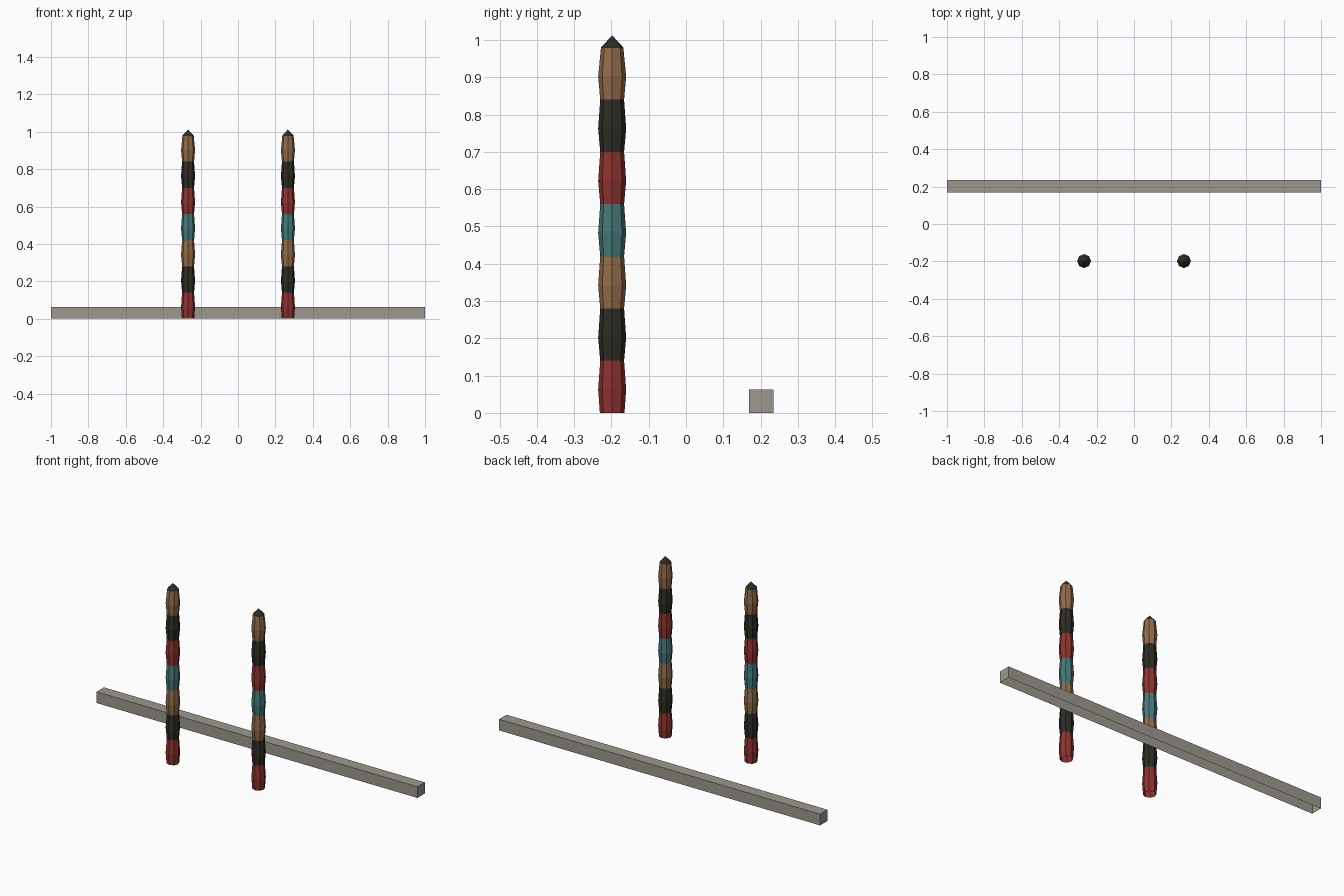
import bpy, bmesh, math

cube = bpy.data.objects.get("Cube")
if cube:
    bpy.data.objects.remove(cube, do_unlink=True)


def material(name, rgb):
    """Flat material from 0-255 display values, converted to linear."""
    linear = [((c / 255 + 0.055) / 1.055) ** 2.4 for c in rgb]
    mat = bpy.data.materials.new(name)
    mat.use_nodes = True
    mat.diffuse_color = (*linear, 1)
    bsdf = next(n for n in mat.node_tree.nodes if n.type == 'BSDF_PRINCIPLED')
    bsdf.inputs["Base Color"].default_value = (*linear, 1)
    return mat


RED, BLACK, TAN, TEAL = range(4)
post_paints = [
    material("painted red", (143, 51, 47)),
    material("painted black", (46, 45, 36)),
    material("bare wood", (146, 108, 73)),
    material("painted teal", (70, 121, 121)),
]
stone = material("grey stone", (157, 153, 143))


def add_object(name, bm, materials):
    bmesh.ops.recalc_face_normals(bm, faces=bm.faces)
    mesh = bpy.data.meshes.new(name)
    bm.to_mesh(mesh)
    bm.free()
    for mat in materials:
        mesh.materials.append(mat)
    obj = bpy.data.objects.new(name, mesh)
    bpy.context.collection.objects.link(obj)
    return obj


# Banded post: stacked bulging segments, open at the foot, pointed at the top
SIDES = 8
BAND = 0.14
NECK, BULGE = 0.032, 0.0375
bands = [RED, BLACK, TAN, TEAL, RED, BLACK, TAN]


def build_post(name, x, y):
    bm = bmesh.new()

    def ring(radius, z):
        angles = [math.tau * i / SIDES for i in range(SIDES)]
        return [bm.verts.new((radius * math.cos(a), radius * math.sin(a), z)) for a in angles]

    def bridge(low, high, paint):
        for i in range(SIDES):
            j = (i + 1) % SIDES
            bm.faces.new((low[i], low[j], high[j], high[i])).material_index = paint

    low = ring(NECK + 0.001, 0)
    for i, paint in enumerate(bands):
        middle = ring(BULGE, i * BAND + 0.062)
        top_radius = NECK if i < len(bands) - 1 else NECK - 0.002
        high = ring(top_radius, (i + 1) * BAND)
        bridge(low, middle, paint)
        bridge(middle, high, paint)
        low = high

    # Pointed cap
    tip = bm.verts.new((0, 0, 1.012))
    for i in range(SIDES):
        bm.faces.new((low[i], low[(i + 1) % SIDES], tip)).material_index = BLACK

    add_object(name, bm, post_paints).location = (x, y, 0)


for side, x in (("left", 0.267), ("right", -0.267)):
    build_post(side + "_post", x, -0.198)

# Long kerb behind the posts, open underneath
bm = bmesh.new()
bmesh.ops.create_cube(bm, size=1)
bmesh.ops.scale(bm, vec=(2, 0.066, 0.063), verts=bm.verts)
bmesh.ops.translate(bm, vec=(0, 0.202, 0.0315), verts=bm.verts)
bm.normal_update()
underside = [f for f in bm.faces if f.normal.z < -0.5]
bmesh.ops.delete(bm, geom=underside, context='FACES_ONLY')
add_object("kerb", bm, [stone])
